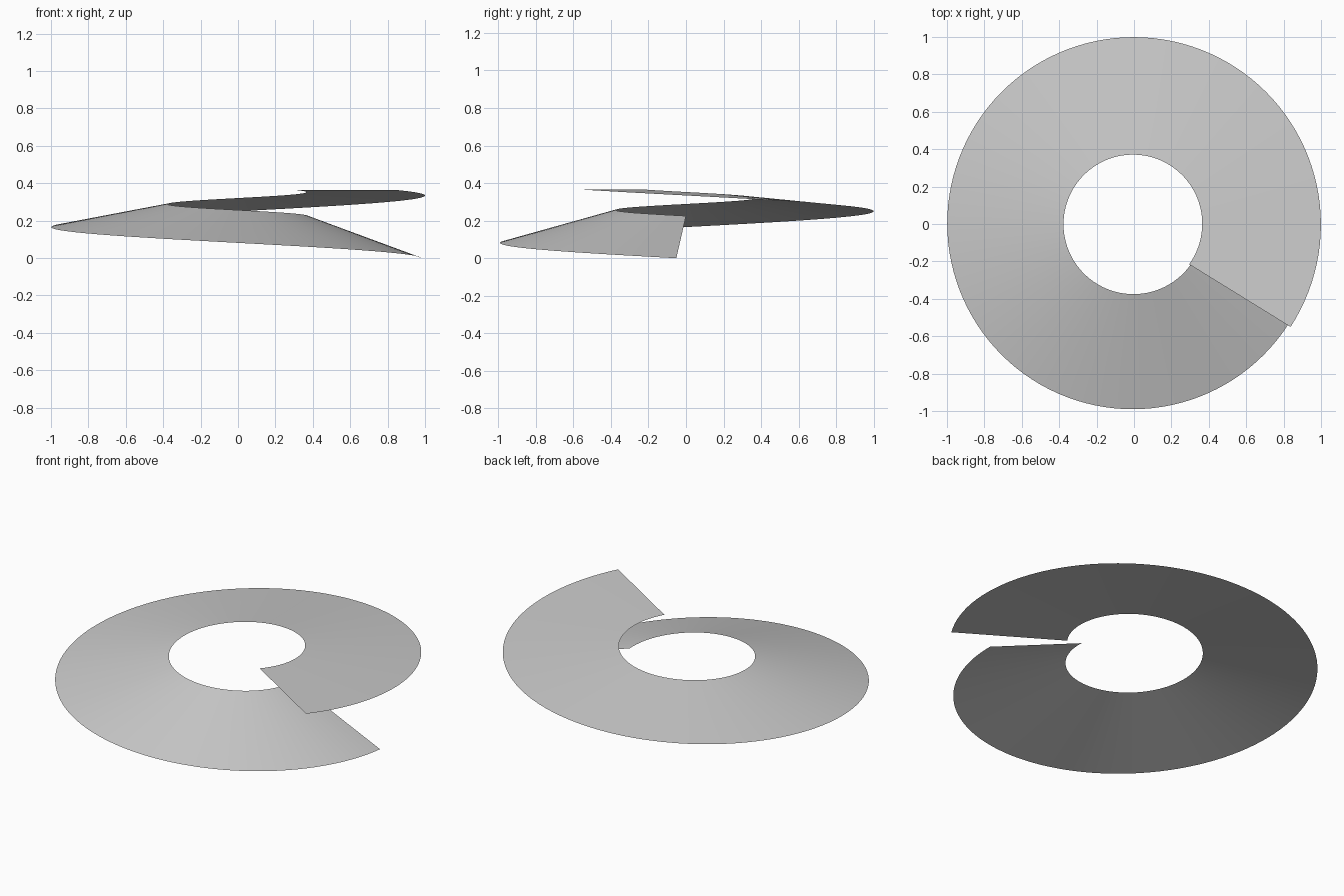
import bpy
import bmesh
from math import cos, sin, radians

cube = bpy.data.objects.get("Cube")
if cube:
    bpy.data.objects.remove(cube, do_unlink=True)

STEPS = 130
CENTRE_X, CENTRE_Y = -0.004, 0.0


def lerp(a, b, t):
    return a + (b - a) * t


def edge_point(t, angles, radii, heights):
    """Point on a helical edge that runs clockwise seen from above."""
    a = -radians(lerp(*angles, t))
    r = lerp(*radii, t)
    return (CENTRE_X + r * cos(a), CENTRE_Y + r * sin(a), lerp(*heights, t))


# Grey sheet material
mat = bpy.data.materials.new("light grey")
mat.use_nodes = True
grey = (0.6, 0.6, 0.6, 1.0)
mat.diffuse_color = grey
mat.node_tree.nodes["Principled BSDF"].inputs["Base Color"].default_value = grey

# Spiral flight: straight rulings between an inner and an outer helix
bm = bmesh.new()
previous = None
for i in range(STEPS + 1):
    t = i / STEPS
    inner = bm.verts.new(edge_point(t, (0, 395.8), (0.377, 0.368), (0.225, 0.365)))
    outer = bm.verts.new(edge_point(t, (3, 393.2), (0.986, 1.005), (0.0, 0.365)))
    if previous:
        bm.faces.new((previous[0], inner, outer, previous[1]))
    previous = (inner, outer)
bm.normal_update()
if sum(f.normal.z for f in bm.faces) < 0:
    bmesh.ops.reverse_faces(bm, faces=bm.faces[:])

mesh = bpy.data.meshes.new("spiral_flight")
bm.to_mesh(mesh)
bm.free()
mesh.materials.append(mat)
flight = bpy.data.objects.new("spiral_flight", mesh)
bpy.context.collection.objects.link(flight)
bpy.context.view_layer.objects.active = flight
flight.select_set(True)
bpy.ops.object.shade_smooth_by_angle()
